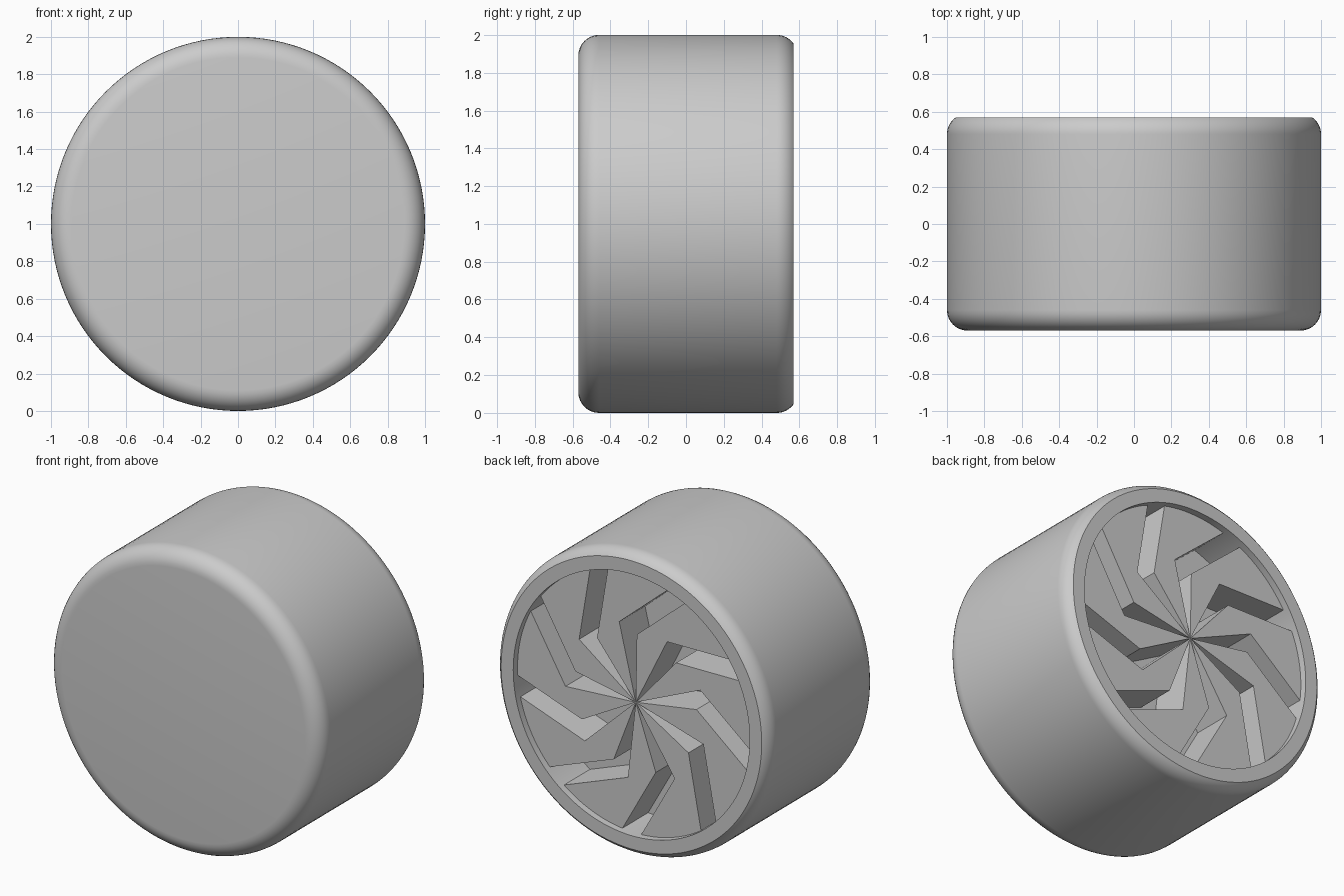
import bpy, bmesh
from math import sin, cos, radians, sqrt, atan2, pi
from mathutils import Vector

if "Cube" in bpy.data.objects:
    bpy.data.objects.remove(bpy.data.objects["Cube"])

AXIS_Z = 1.0
BACK, FAN_TOP, FLOOR = 0.57, 0.525, 0.255
OPENING = 0.865
FILLET = 0.11
BLADES = 9

grey = bpy.data.materials.new("plain_grey")
grey.use_nodes = True
grey.diffuse_color = (0.6, 0.6, 0.6, 1)
grey.node_tree.nodes["Principled BSDF"].inputs["Base Color"].default_value = (0.6, 0.6, 0.6, 1)


def finish(bm, name):
    """Turn a bmesh into a named grey object standing on the ground."""
    bmesh.ops.recalc_face_normals(bm, faces=bm.faces)
    mesh = bpy.data.meshes.new(name)
    bm.to_mesh(mesh)
    bm.free()
    mesh.materials.append(grey)
    obj = bpy.data.objects.new(name, mesh)
    obj.location.z = AXIS_Z
    bpy.context.collection.objects.link(obj)
    return obj


def fillet(y, start, end, steps=8):
    """Arc of (radius, y) points around a rounded rim corner."""
    angles = [start + (end - start) * i / steps for i in range(steps + 1)]
    return [(1 - FILLET + FILLET * cos(a), y + FILLET * sin(a)) for a in angles]


# Housing: closed round front, open back with a lip and a recess
profile = [(0, -BACK)]
profile += fillet(-BACK + FILLET, -pi / 2, 0)
profile += fillet(0.48, 0, radians(55))
profile += [(OPENING, BACK), (OPENING, FLOOR), (0, FLOOR)]

bm = bmesh.new()
verts = [bm.verts.new((r, y, 0)) for r, y in profile]
edges = [bm.edges.new(pair) for pair in zip(verts, verts[1:])]
bmesh.ops.spin(bm, geom=verts + edges, cent=(0, 0, 0), axis=(0, 1, 0),
               angle=2 * pi, steps=128, use_duplicate=False)
bmesh.ops.remove_doubles(bm, verts=bm.verts, dist=0.0001)
housing = finish(bm, "housing")
bpy.context.view_layer.objects.active = housing
housing.select_set(True)
bpy.ops.object.shade_smooth_by_angle(angle=radians(30))


# Fan blades: bent wedges separated by narrow slots
def polar(r, a):
    return Vector((r * cos(a), r * sin(a)))


def reach_rim(p, d, r):
    """Follow direction d from p until radius r."""
    b = p.dot(d)
    return p + d * (sqrt(b * b - p.dot(p) + r * r) - b)


rim = OPENING + 0.01
bm = bmesh.new()
for k in range(BLADES):
    turn = 2 * pi * k / BLADES
    low = polar(0.45, turn + radians(11))
    high = polar(0.515, turn + radians(36.4))
    low_end = reach_rim(low, polar(1, turn + radians(59.4)), rim)
    high_end = reach_rim(high, polar(1, turn + radians(99.4)), rim)
    a0 = atan2(low_end.y, low_end.x)
    span = (atan2(high_end.y, high_end.x) - a0) % (2 * pi)
    arc = [polar(rim, a0 + span * i / 12) for i in range(13)]
    outline = [Vector((0, 0)), low] + arc + [high]
    face = bm.faces.new([bm.verts.new((p.x, FLOOR - 0.01, p.y)) for p in outline])
    grown = bmesh.ops.extrude_face_region(bm, geom=[face])
    top = [v for v in grown["geom"] if isinstance(v, bmesh.types.BMVert)]
    bmesh.ops.translate(bm, verts=top, vec=(0, FAN_TOP - FLOOR + 0.01, 0))
finish(bm, "fan_blades")
